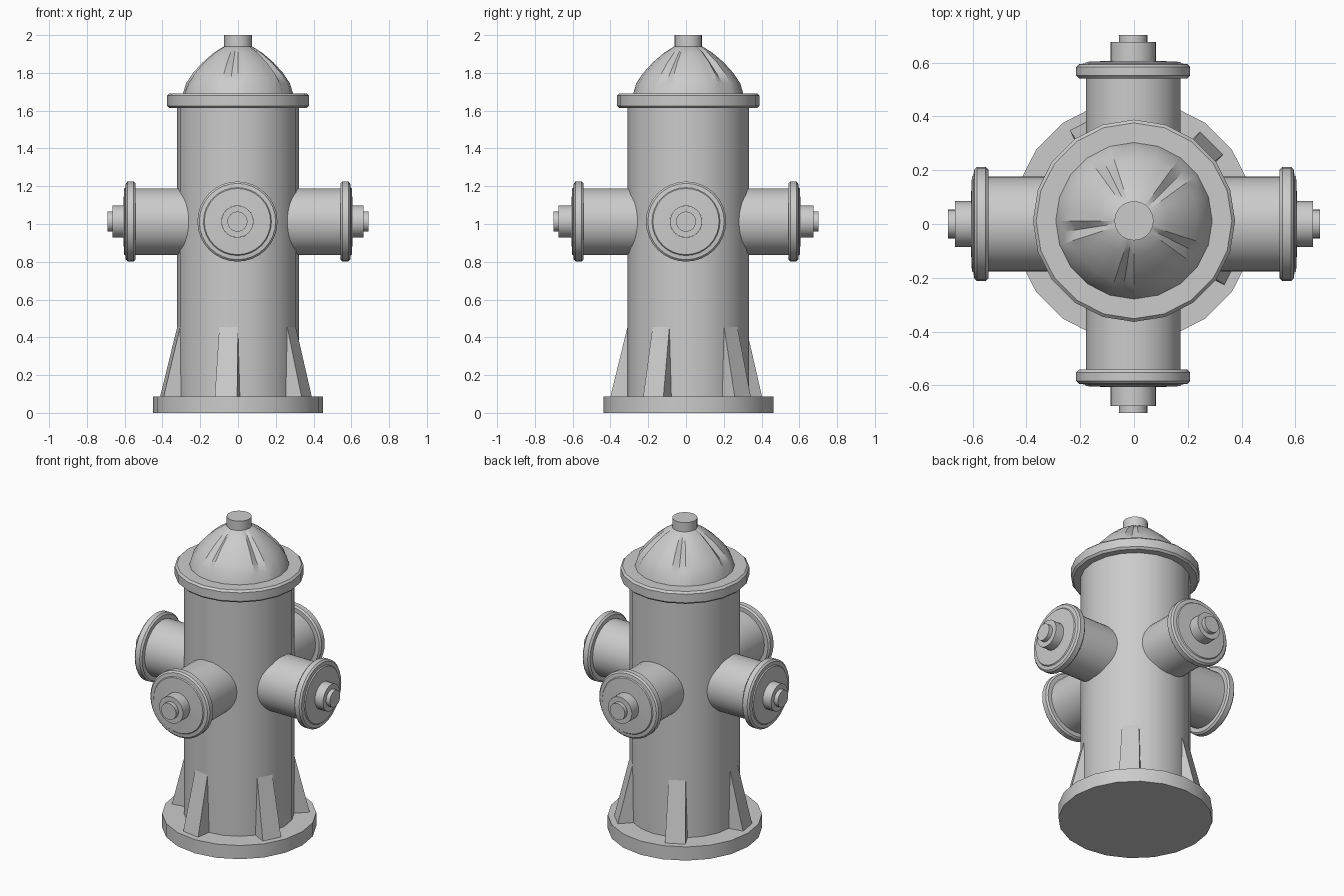
import bpy, bmesh
from math import sin, cos, pi, radians
from mathutils import Matrix, Vector

if "Cube" in bpy.data.objects:
    bpy.data.objects.remove(bpy.data.objects["Cube"])

CY = 0.012          # barrel axis sits slightly behind the nozzle centre
SIDES = 20
FIN_ANGLES = [45 + 72 * k for k in range(5)]


def finish(name, bm, matrix=Matrix()):
    bm.transform(matrix)
    bmesh.ops.recalc_face_normals(bm, faces=bm.faces)
    mesh = bpy.data.meshes.new(name)
    bm.to_mesh(mesh)
    bm.free()
    obj = bpy.data.objects.new(name, mesh)
    bpy.context.collection.objects.link(obj)
    return obj


def lathe(name, profile, matrix, sides=SIDES, radius_fn=None, cap=(True, True)):
    """Revolve (radius, height) points about z; ends optionally capped."""
    bm = bmesh.new()
    rings = []
    for j, (r, z) in enumerate(profile):
        ring = []
        for i in range(sides):
            a = 2 * pi * i / sides
            rr = radius_fn(r, j, i) if radius_fn else r
            ring.append(bm.verts.new((rr * cos(a), rr * sin(a), z)))
        rings.append(ring)
    for lo, hi in zip(rings, rings[1:]):
        for i in range(sides):
            k = (i + 1) % sides
            bm.faces.new((lo[i], lo[k], hi[k], hi[i]))
    if cap[0]:
        bm.faces.new(rings[0])
    if cap[1]:
        bm.faces.new(rings[-1])
    return finish(name, bm, matrix)


axis = Matrix.Translation((0, CY, 0))

# Base plate, barrel and collar
lathe("base_plate", [(0.45, 0), (0.45, 0.088)], axis)
lathe("barrel", [(0.322, 0.088), (0.322, 1.615)], axis, cap=(False, False))
lathe("collar", [(0.32, 1.613), (0.364, 1.613), (0.376, 1.625),
                 (0.376, 1.68), (0.364, 1.692), (0.285, 1.692)],
      axis, cap=(False, False))

# Dome with five shallow grooves lined up with the fins
GROOVE = [0, 0.012, 0.024, 0.026, 0.016, 0.004, 0]


def dome_radius(r, j, i):
    if i % 2 == 0:
        return r
    flat = r * cos(pi / SIDES)
    return flat - GROOVE[j] if i % 8 == 5 else flat


lathe("dome", [(0.291, 1.692), (0.275, 1.745), (0.238, 1.80), (0.187, 1.856),
               (0.13, 1.905), (0.075, 1.94), (0.06, 1.943)],
      axis, sides=2 * SIDES, radius_fn=dome_radius, cap=(False, False))
lathe("top_nut", [(0.073, 1.93), (0.073, 2.0)], axis, cap=(False, True))

# Tapered fins around the foot of the barrel
for n, deg in enumerate(FIN_ANGLES):
    bm = bmesh.new()
    sides = []
    for s in (-1, 1):
        sides.append([bm.verts.new(p) for p in (
            (0.30, s * 0.06, 0.085), (0.408, s * 0.06, 0.085),
            (0.318, s * 0.05, 0.455), (0.30, s * 0.05, 0.455))])
    a, b = sides
    bm.faces.new(a)
    bm.faces.new(b)
    for i in range(4):
        k = (i + 1) % 4
        bm.faces.new((a[i], a[k], b[k], b[i]))
    finish(f"foot_fin_{n + 1}", bm, axis @ Matrix.Rotation(radians(deg), 4, 'Z'))

# Four nozzles: pipe, flanged cap, nut and stem
for n, name in enumerate(("right", "back", "left", "front")):
    tip = 0.702 if n % 2 else 0.691
    place = (Matrix.Translation((-0.003 if n % 2 else 0, 0, 1.013))
             @ Matrix.Rotation(n * pi / 2, 4, 'Z')
             @ Matrix.Rotation(pi / 2, 4, 'Y'))
    lathe(f"{name}_nozzle_pipe", [(0.176, 0.24), (0.176, 0.545)], place, 32,
          cap=(False, False))
    lathe(f"{name}_nozzle_cap", [
        (0.17, 0.542), (0.202, 0.542), (0.212, 0.552), (0.212, 0.584),
        (0.202, 0.594), (0.18, 0.597), (0.175, 0.603), (0.085, 0.607)],
        place, 32, cap=(False, False))
    lathe(f"{name}_nozzle_nut", [(0.085, 0.603), (0.085, tip - 0.026),
                                 (0.053, tip - 0.026), (0.053, tip)],
          place, 24, cap=(False, True))

# Smooth round walls, keep hard edges
bpy.ops.object.select_all(action='SELECT')
bpy.context.view_layer.objects.active = bpy.context.selected_objects[0]
bpy.ops.object.shade_smooth_by_angle(angle=radians(30))
